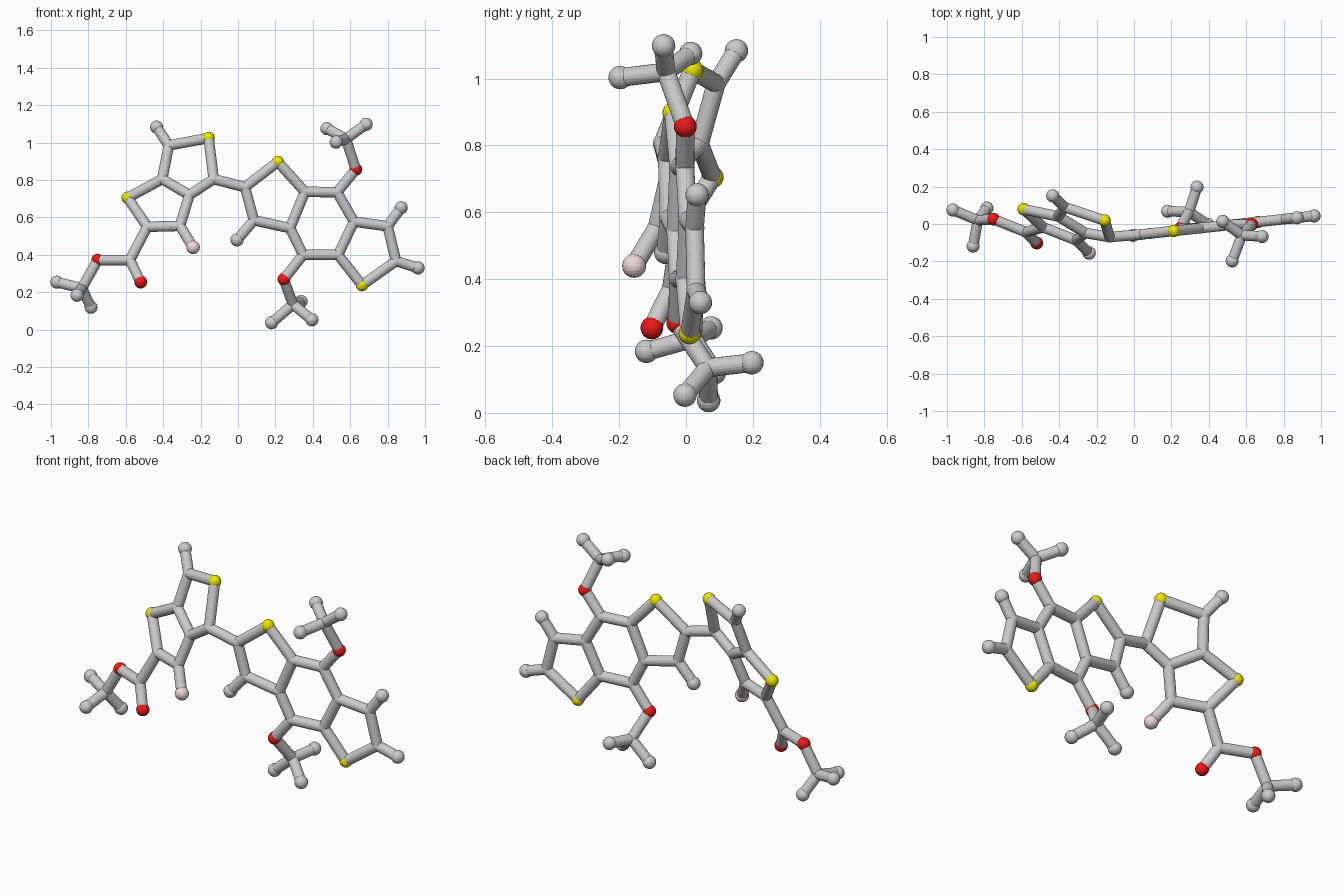
import bpy, bmesh
from mathutils import Vector

if "Cube" in bpy.data.objects:
    bpy.data.objects.remove(bpy.data.objects["Cube"])

BOND_R, JOINT_R = 0.028, 0.0295


def material(name, col):
    m = bpy.data.materials.new(name)
    m.diffuse_color = (*col, 1)
    m.use_nodes = True
    m.node_tree.nodes["Principled BSDF"].inputs["Base Color"].default_value = m.diffuse_color
    return m


red = material("red", (0.85, 0.01, 0.01))
yellow = material("yellow", (0.85, 0.8, 0.0))
pink = material("pink", (0.85, 0.68, 0.72))

# radius and colour by the first letter of each ball's key:
# j = joint, e = grey end, s = yellow, o = red, p = pink
STYLE = {"j": ("grey_joint", JOINT_R, None), "e": ("grey_end_ball", 0.035, None),
         "s": ("yellow_ball", 0.033, yellow), "o": ("red_ball", 0.034, red),
         "p": ("pink_ball", 0.036, pink)}


def add_object(name, bm, mat=None):
    me = bpy.data.meshes.new(name)
    bm.to_mesh(me)
    bm.free()
    if mat:
        me.materials.append(mat)
    ob = bpy.data.objects.new(name, me)
    bpy.context.collection.objects.link(ob)
    return ob


def ball(key, pos):
    name, r, mat = STYLE[key[0]]
    bm = bmesh.new()
    bmesh.ops.create_uvsphere(bm, u_segments=24, v_segments=14, radius=r)
    add_object(name, bm, mat).location = pos


def rod(a, b):
    d = b - a
    bm = bmesh.new()
    bmesh.ops.create_cone(bm, cap_ends=True, segments=20, radius1=BOND_R,
                          radius2=BOND_R, depth=d.length)
    ob = add_object("connecting_rod", bm)
    ob.rotation_mode = 'QUATERNION'
    ob.rotation_quaternion = d.to_track_quat('Z', 'Y')
    ob.location = (a + b) / 2


pts = {}

# left fused rings, lying in a tilted plane (x, z)
left = {"e1": (-.435, 1.083), "j1": (-.37, .985), "s1": (-.157, 1.025),
        "j2": (-.13, .805), "j3": (-.26, .72), "j4": (-.405, .805),
        "s2": (-.59, .705), "j5": (-.485, .55), "j6": (-.31, .555),
        "p1": (-.24, .44), "j7": (-.578, .372), "o2": (-.75, .372)}
for k, (x, z) in left.items():
    pts[k] = Vector((x, -.401 * x + .354 * z - .407, z))

# right fused rings, nearly facing the front (x, z)
right = {"j10": (.037, .762), "s3": (.213, .897), "j11": (.358, .737),
         "j12": (.278, .543), "j13": (.085, .585), "e2": (-.005, .48),
         "j14": (.53, .735), "j15": (.62, .578), "j16": (.535, .4),
         "j17": (.348, .4), "j18": (.8, .553), "e3": (.872, .652),
         "j19": (.845, .367), "e4": (.963, .33), "s4": (.663, .238)}
for k, (x, z) in right.items():
    pts[k] = Vector((x, -.06 + .107 * x, z))

# side branches out of the ring planes
branches = {"o1": (-.52, -.102, .254), "j20": (-.835, .02, .222),
            "e5": (-.968, .075, .254), "e6": (-.86, -.118, .184),
            "e7": (-.786, .085, .12),
            "o3": (.63, -.002, .857), "j21": (.577, -.06, 1.02),
            "e8": (.475, .014, 1.075), "e9": (.685, -.067, 1.098),
            "e10": (.525, -.197, 1.003),
            "o4": (.245, -.025, .27), "j22": (.294, .065, .135),
            "e11": (.18, .068, .037), "e12": (.395, -.003, .053),
            "e13": (.337, .197, .15)}
for k, p in branches.items():
    pts[k] = Vector(p)

# chains of rods between the balls
chains = ["e1 j1 s1 j2 j3 j4 j1", "j4 s2 j5 j6 j3", "j6 p1", "j5 j7 o1",
          "j7 o2 j20 e5", "e6 j20 e7", "j2 j10 s3 j11 j12 j13 j10", "j13 e2",
          "j11 j14 j15 j16 j17 j12", "j15 j18 j19 s4 j16", "j18 e3", "j19 e4",
          "j14 o3 j21 e8", "e9 j21 e10", "j17 o4 j22 e11", "e12 j22 e13"]
for c in chains:
    keys = c.split()
    for a, b in zip(keys, keys[1:]):
        rod(pts[a], pts[b])

for k, p in pts.items():
    ball(k, p)
